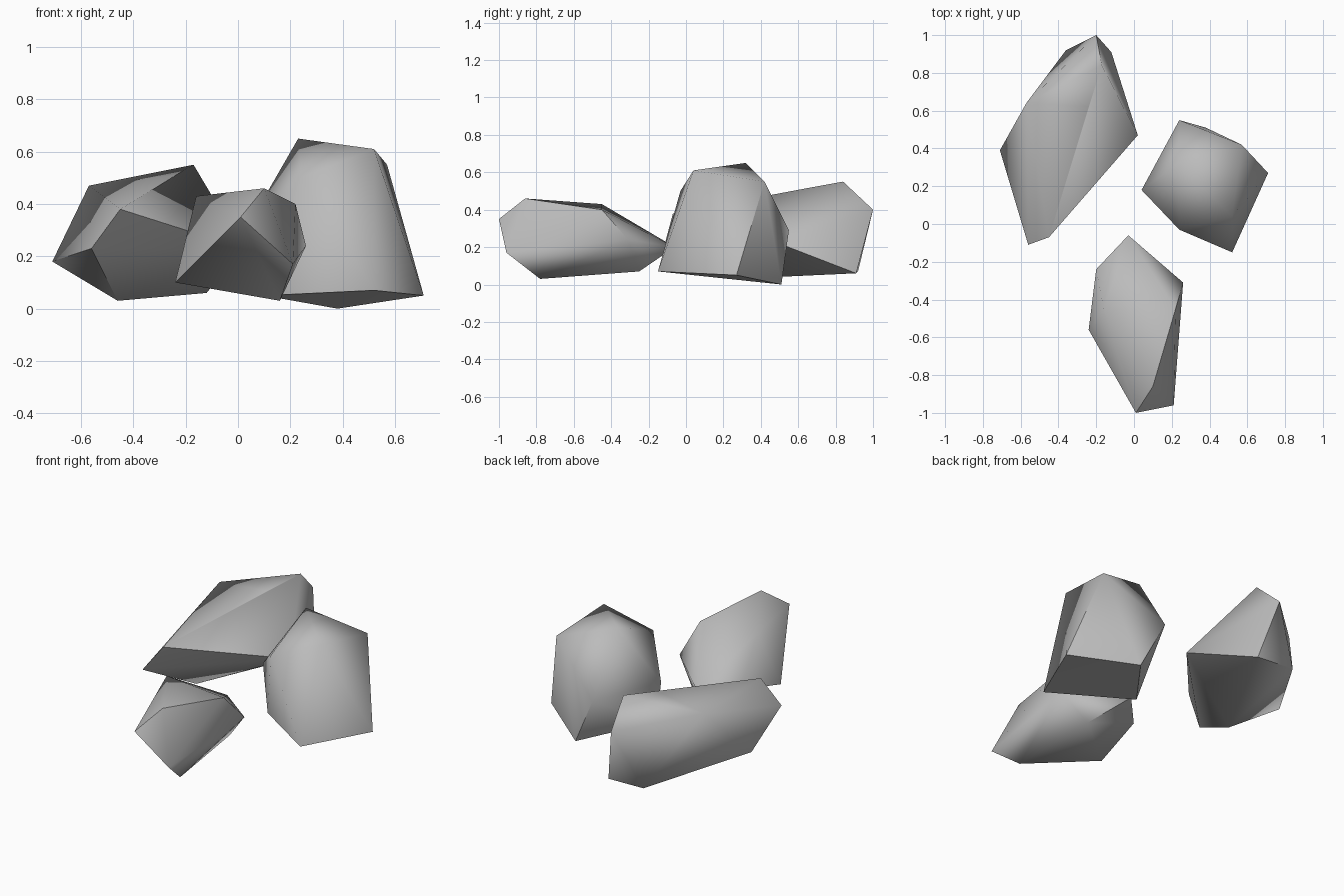
import bpy, bmesh, math

cube = bpy.data.objects.get("Cube")
if cube:
    bpy.data.objects.remove(cube, do_unlink=True)

# One stone colour
stone = bpy.data.materials.new("grey_stone")
stone.use_nodes = True
grey = (0.5, 0.5, 0.5, 1)
stone.diffuse_color = grey
stone.node_tree.nodes["Principled BSDF"].inputs["Base Color"].default_value = grey


def boulder(name, corners):
    """Wrap a convex stone around its corners and smooth its softer edges."""
    bm = bmesh.new()
    for corner in corners:
        bm.verts.new(corner)
    hull = bmesh.ops.convex_hull(bm, input=bm.verts[:])
    loose = set(hull["geom_interior"]) | set(hull["geom_unused"])
    loose = [v for v in loose if isinstance(v, bmesh.types.BMVert)]
    bmesh.ops.delete(bm, geom=loose, context="VERTS")
    bmesh.ops.recalc_face_normals(bm, faces=bm.faces[:])
    mesh = bpy.data.meshes.new(name)
    bm.to_mesh(mesh)
    bm.free()
    mesh.materials.append(stone)
    obj = bpy.data.objects.new(name, mesh)
    bpy.context.collection.objects.link(obj)
    bpy.ops.object.select_all(action="DESELECT")
    obj.select_set(True)
    bpy.context.view_layer.objects.active = obj
    bpy.ops.object.shade_smooth_by_angle(angle=math.radians(60))
    return obj


# Long boulder at the back right
boulder("long_boulder", [
    (-.71, .39, .18), (-.57, .64, .47), (-.17, .84, .55), (-.2, 1, .4),
    (-.12, .91, .06), (-.36, .92, .07), (.02, .47, .23), (-.24, .62, .51),
    (-.45, -.07, .38), (-.56, -.11, .23), (-.46, .26, .03),
])

# Tall boulder on the left
boulder("tall_boulder", [
    (.23, .32, .65), (.52, .04, .61), (.57, .42, .55), (.24, -.03, .5),
    (.04, .18, .32), (.24, .55, .29), (.52, -.15, .07), (.71, .27, .05),
    (.38, .51, 0), (.1, .14, .05),
])

# Low boulder at the front
boulder("low_boulder", [
    (.01, -1, .35), (.21, -.96, .17), (.16, -.78, .03), (-.24, -.56, .1),
    (.26, -.31, .24), (.22, -.45, .4), (-.16, -.45, .43), (.1, -.86, .46),
    (-.2, -.24, .18), (-.03, -.06, .2), (.12, -.25, .07),
])
